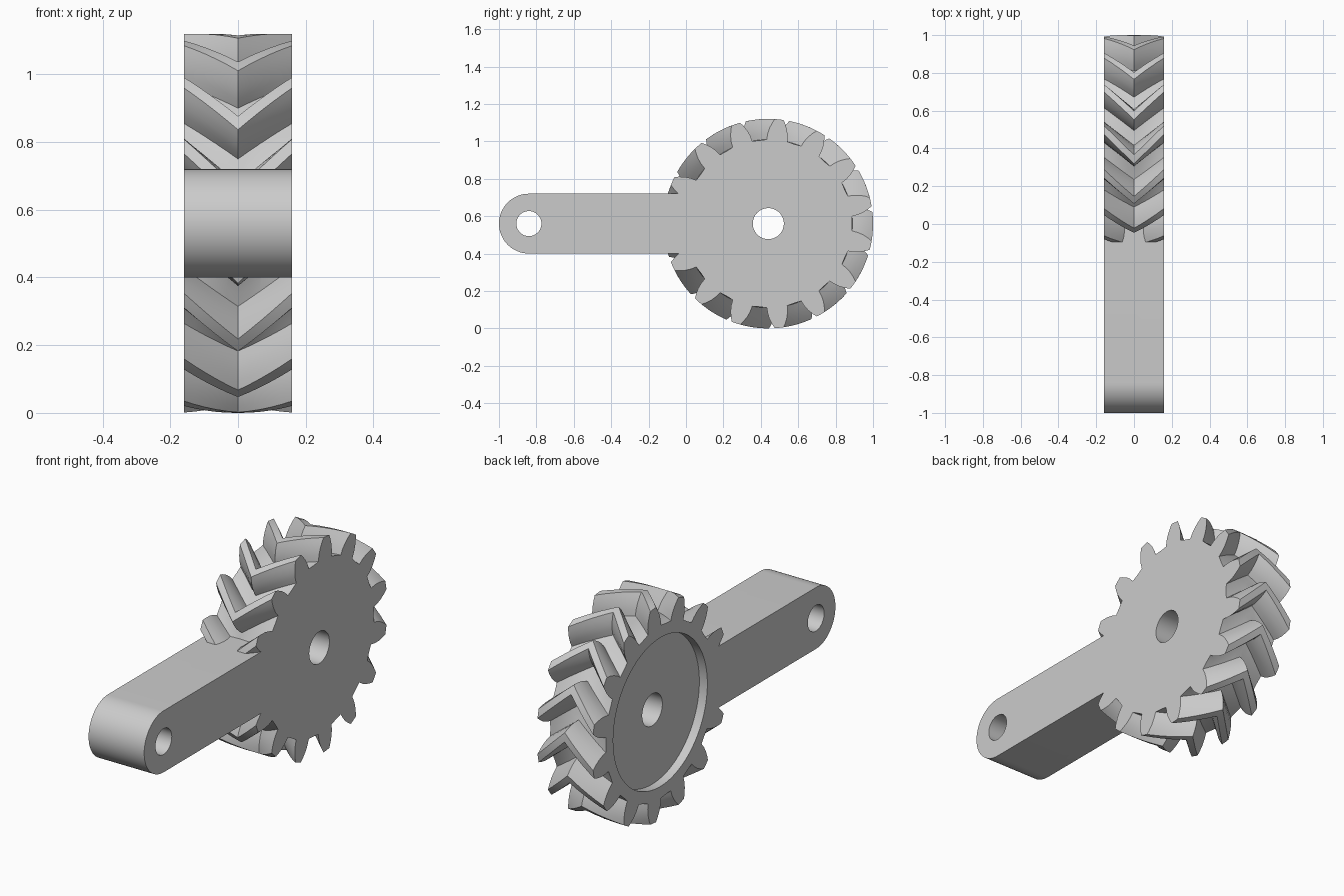
import bpy, bmesh, math

if "Cube" in bpy.data.objects:
    bpy.data.objects.remove(bpy.data.objects["Cube"])

HALF = 0.16                  # half thickness along x
GY, GZ = 0.44, 0.56          # gear centre
TEETH, TWIST = 15, 16.0      # tooth count, chevron lead in degrees
PITCH = 360 / TEETH

grey = bpy.data.materials.new("plain grey")
grey.diffuse_color = (0.6, 0.6, 0.6, 1)
grey.use_nodes = True
grey.node_tree.nodes["Principled BSDF"].inputs["Base Color"].default_value = grey.diffuse_color


def loft(name, sections):
    """Join equal-length closed rings of points and cap both ends."""
    bm = bmesh.new()
    rings = [[bm.verts.new(p) for p in s] for s in sections]
    n = len(rings[0])
    for a, b in zip(rings, rings[1:]):
        for i in range(n):
            j = (i + 1) % n
            bm.faces.new((a[i], a[j], b[j], b[i]))
    bm.faces.new(rings[0][::-1])
    bm.faces.new(rings[-1])
    bmesh.ops.recalc_face_normals(bm, faces=bm.faces)
    mesh = bpy.data.meshes.new(name)
    bm.to_mesh(mesh)
    bm.free()
    mesh.materials.append(grey)
    ob = bpy.data.objects.new(name, mesh)
    bpy.context.collection.objects.link(ob)
    return ob


def polar(x, r, deg, cy=GY, cz=GZ):
    a = math.radians(deg)
    return (x, cy + r * math.cos(a), cz + r * math.sin(a))


def cylinder(name, cy, cz, r, x0, x1, n=64):
    return loft(name, [[polar(x, r, 360 * i / n, cy, cz) for i in range(n)]
                       for x in (x0, x1)])


def combine(target, tool, operation):
    mod = target.modifiers.new(operation, 'BOOLEAN')
    mod.operation, mod.solver, mod.object = operation, 'EXACT', tool
    bpy.context.view_layer.objects.active = target
    bpy.ops.object.modifier_apply(modifier=mod.name)
    bpy.data.objects.remove(tool)


# Gear with chevron teeth: one curved tooth outline, repeated and twisted
flank = [(0.45, 7.0), (0.48, 6.4), (0.51, 5.3), (0.54, 3.7), (0.56, 2.4)]
tooth = ([(r, -a) for r, a in flank] + [(0.56, 0)]
         + [(r, a) for r, a in reversed(flank)] + [(0.447, PITCH / 2)])
STEPS = 10
sections = []
for s in range(STEPS + 1):
    x = -HALF + 2 * HALF * s / STEPS
    shift = TWIST * (1 - abs(x) / HALF)
    sections.append([polar(x, r, PITCH * (k + 0.5) + a + shift)
                     for k in range(TEETH) for r, a in tooth])
crank = loft("gear_crank", sections)

# Arm with a rounded free end
outline = [(0.2, 0.40), (0.2, 0.72)]
for i in range(33):
    a = math.radians(90 + 180 * i / 32)
    outline.append((-0.84 + 0.16 * math.cos(a), GZ + 0.16 * math.sin(a)))
arm = loft("arm", [[(x, y, z) for y, z in outline] for x in (-HALF, HALF)])
combine(crank, arm, 'UNION')

# Round recess on one side, axle hole and pin hole
combine(crank, cylinder("recess", GY, GZ, 0.387, -0.3, -HALF + 0.046, 96), 'DIFFERENCE')
combine(crank, cylinder("axle_hole", GY, GZ, 0.083, -0.4, 0.4), 'DIFFERENCE')
combine(crank, cylinder("pin_hole", -0.84, GZ, 0.067, -0.4, 0.4), 'DIFFERENCE')

# Smooth curved surfaces, keep corners crisp
bpy.ops.object.select_all(action='DESELECT')
crank.select_set(True)
bpy.context.view_layer.objects.active = crank
bpy.ops.object.shade_smooth_by_angle(angle=math.radians(25))
